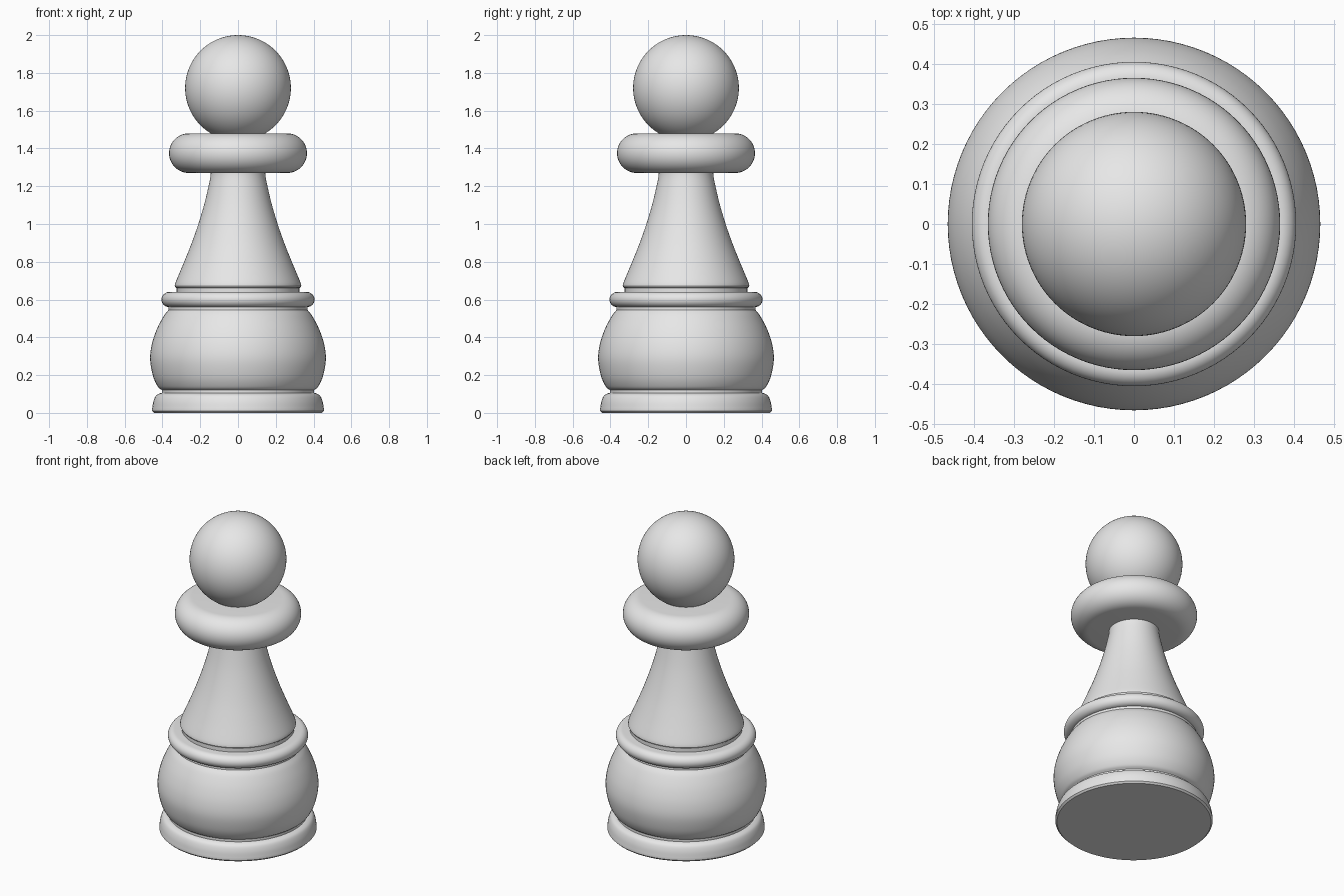
import bpy, bmesh, math
from mathutils import Vector

cube = bpy.data.objects.get("Cube")
if cube:
    bpy.data.objects.remove(cube, do_unlink=True)

GREY = (0.8, 0.8, 0.8, 1.0)
material = bpy.data.materials.new("light grey")
material.use_nodes = True
material.diffuse_color = GREY
material.node_tree.nodes["Principled BSDF"].inputs["Base Color"].default_value = GREY


def finish(obj, name):
    """Name, colour and smooth the active part."""
    obj.name = obj.data.name = name
    obj.data.materials.append(material)
    bpy.ops.object.select_all(action="DESELECT")
    obj.select_set(True)
    bpy.context.view_layer.objects.active = obj
    bpy.ops.object.shade_smooth_by_angle(angle=math.radians(35))


def curve(points, steps=6):
    """Smooth line of (radius, height) through the given points."""
    pts = [Vector(p) for p in points]
    pts = [2 * pts[0] - pts[1]] + pts + [2 * pts[-1] - pts[-2]]
    line = []
    for a, b, c, d in zip(pts, pts[1:], pts[2:], pts[3:]):
        for i in range(steps):
            t = i / steps
            line.append(b + (c - a) * t / 2 + (2 * a - 5 * b + 4 * c - d) * t**2 / 2
                        + (3 * b - a - 3 * c + d) * t**3 / 2)
    return line + [pts[-2]]


def round_edge(radius, bottom, top, steps=16):
    """Half-round rim from the bottom height to the top height."""
    half = (top - bottom) / 2
    angles = [math.pi * (i / steps - 0.5) for i in range(steps + 1)]
    return [(radius - half + half * math.cos(a), bottom + half + half * math.sin(a))
            for a in angles]


def lathe(name, profile, segments=96):
    """Turn a bottom-to-top profile about z and close both ends."""
    bm = bmesh.new()
    rings = []
    for r, z in profile:
        rings.append([bm.verts.new((r * math.cos(math.tau * i / segments),
                                    r * math.sin(math.tau * i / segments), z))
                      for i in range(segments)])
    for low, high in zip(rings, rings[1:]):
        for i in range(segments):
            j = (i + 1) % segments
            bm.faces.new((low[i], low[j], high[j], high[i]))
    bm.faces.new(rings[0][::-1])
    bm.faces.new(rings[-1])
    mesh = bpy.data.meshes.new(name)
    bm.to_mesh(mesh)
    bm.free()
    obj = bpy.data.objects.new(name, mesh)
    bpy.context.collection.objects.link(obj)
    finish(obj, name)


# Foot: flared disc with a rounded upper edge
lathe("foot", [(0.445, 0), (0.455, 0.01)]
      + curve([(0.455, 0.02), (0.448, 0.06), (0.435, 0.09), (0.415, 0.103), (0.40, 0.105)]))
lathe("foot_groove", [(0.403, 0.10), (0.403, 0.13)])

# Belly and the step above it
lathe("belly", curve([(0.403, 0.12), (0.425, 0.14), (0.45, 0.195), (0.465, 0.28),
                      (0.457, 0.36), (0.431, 0.44), (0.395, 0.51), (0.368, 0.545)]))
lathe("belly_step", [(0.368, 0.54), (0.368, 0.565)])

# Waist ring and the groove above it
lathe("waist_ring", round_edge(0.405, 0.56, 0.64))
lathe("waist_groove", [(0.325, 0.63), (0.325, 0.665)])

# Tapering stem
lathe("stem", [(0.322, 0.66), (0.331, 0.664)]
      + curve([(0.335, 0.673), (0.327, 0.70), (0.285, 0.80), (0.245, 0.90),
               (0.21, 1.0), (0.18, 1.1), (0.156, 1.2), (0.145, 1.26), (0.145, 1.30)]))

# Collar and head
lathe("collar", round_edge(0.365, 1.27, 1.48, 24))
bpy.ops.mesh.primitive_uv_sphere_add(segments=96, ring_count=48, radius=0.28,
                                     location=(0, 0, 1.72))
finish(bpy.context.object, "head")
